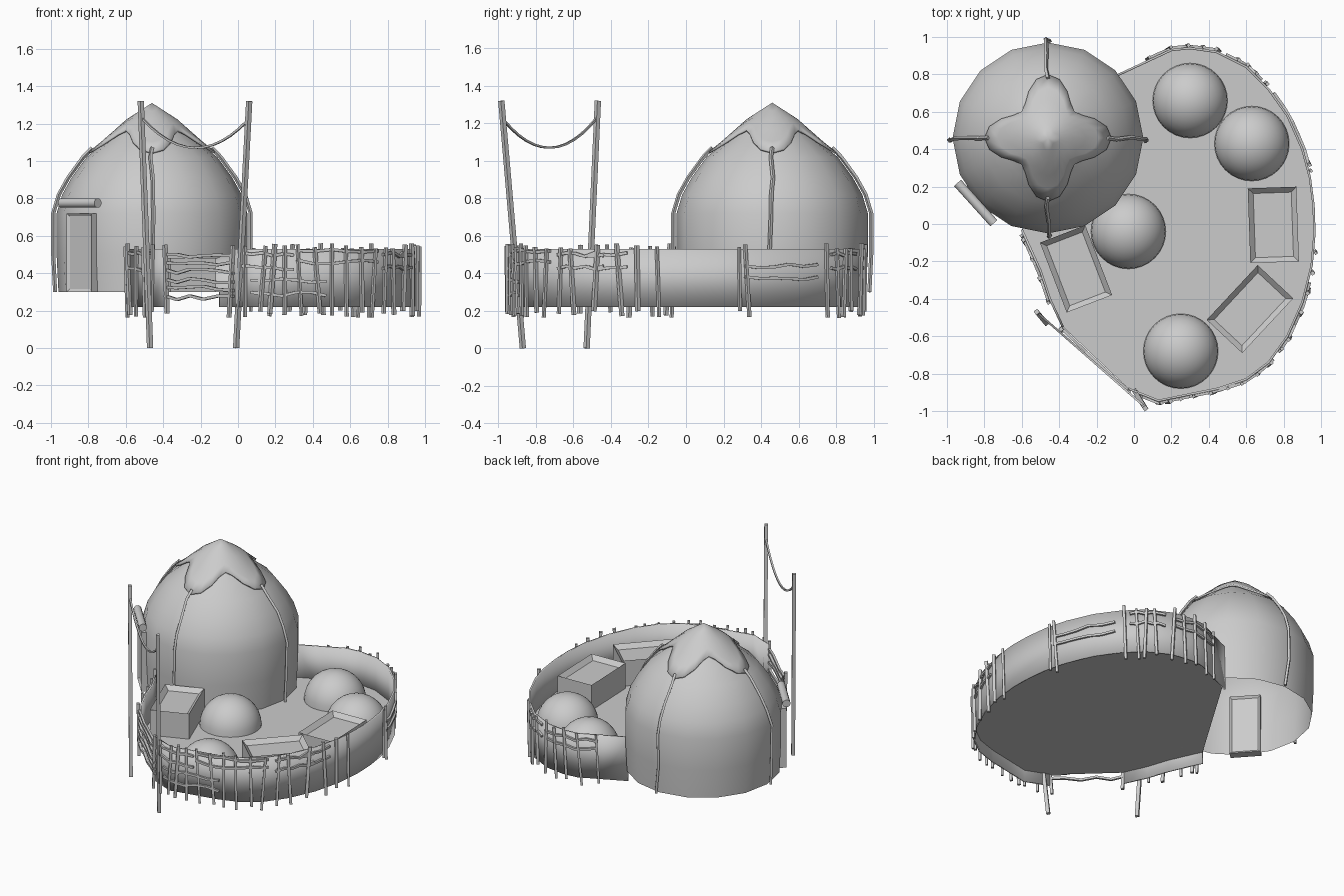
import bpy, bmesh, math, random
from mathutils import Vector, Matrix

random.seed(4)
if "Cube" in bpy.data.objects:
    bpy.data.objects.remove(bpy.data.objects["Cube"])

grey = bpy.data.materials.new("plain grey")
grey.use_nodes = True
grey.diffuse_color = (0.6, 0.6, 0.6, 1)
grey.node_tree.nodes["Principled BSDF"].inputs["Base Color"].default_value = (0.6, 0.6, 0.6, 1)

BASE = 0.3
HUT = Vector((-0.46, 0.46, 0))


def finish(name, bm, smooth=None):
    bmesh.ops.recalc_face_normals(bm, faces=bm.faces[:])
    mesh = bpy.data.meshes.new(name)
    bm.to_mesh(mesh)
    bm.free()
    mesh.materials.append(grey)
    obj = bpy.data.objects.new(name, mesh)
    bpy.context.collection.objects.link(obj)
    if smooth:
        bpy.ops.object.select_all(action='DESELECT')
        obj.select_set(True)
        bpy.context.view_layer.objects.active = obj
        bpy.ops.object.shade_smooth_by_angle(angle=math.radians(smooth))
    return obj


def tube(bm, points, radius, sides=4):
    """Sweep a small polygon along a path."""
    points = [Vector(p) for p in points]
    span = points[-1] - points[0]
    ref = Vector((0.8, 0.6, 0)) if abs(span.z) > span.xy.length else Vector((0, 0, 1))
    rings = []
    for i, p in enumerate(points):
        t = (points[min(i + 1, len(points) - 1)] - points[max(i - 1, 0)]).normalized()
        u = t.cross(ref).normalized()
        v = t.cross(u)
        rings.append([bm.verts.new(p + radius * (u * math.cos(a) + v * math.sin(a)))
                      for a in (math.tau * (k + 0.5) / sides for k in range(sides))])
    for a, b in zip(rings, rings[1:]):
        for k in range(sides):
            bm.faces.new((a[k], a[k - 1], b[k - 1], b[k]))
    bm.faces.new(rings[0])
    bm.faces.new(rings[-1])


# Yard outline, anticlockwise from the gate to the hut and round to the gate
OUTLINE = [(-0.03, -0.88), (0.13, -0.945), (0.3, -0.91), (0.45, -0.88), (0.6, -0.83),
           (0.72, -0.74), (0.82, -0.6), (0.9, -0.42), (0.95, -0.22), (0.965, -0.05),
           (0.96, 0.1), (0.94, 0.25), (0.9, 0.4), (0.82, 0.58), (0.72, 0.72), (0.6, 0.84),
           (0.44, 0.92), (0.3, 0.94), (0.2, 0.93), (0.05, 0.86), (-0.1, 0.79),
           (-0.6, -0.03), (-0.5, -0.25), (-0.45, -0.4), (-0.38, -0.55)]
MID = Vector((0.2, 0, 0))


def on_wall(deg, z, out=0.0):
    """Point on the outline in a direction from the yard centre."""
    d = Vector((math.cos(math.radians(deg)), math.sin(math.radians(deg))))
    for a, b in zip(OUTLINE, OUTLINE[1:] + OUTLINE[:1]):
        a, b = Vector(a) - MID.xy, Vector(b) - MID.xy
        ca, cb = d.x * a.y - d.y * a.x, d.x * b.y - d.y * b.x
        if ca <= 0 < cb and a.dot(d) + b.dot(d) > 0:
            p = a.lerp(b, ca / (ca - cb)) + d * out
            return Vector((p.x, p.y, z)) + MID


# Ground sheet
bm = bmesh.new()
bm.faces.new([bm.verts.new((x, y, BASE)) for x, y in OUTLINE])
finish("yard_floor", bm)


# Low wall in two runs, leaving the gate open
def wall(name, path):
    bm = bmesh.new()
    rows = [[bm.verts.new((x, y, z)) for z in (0.22, 0.53)] for x, y in path]
    for a, b in zip(rows, rows[1:]):
        bm.faces.new((a[0], b[0], b[1], a[1]))
    obj = finish(name, bm, 40)
    mod = obj.modifiers.new("thickness", 'SOLIDIFY')
    mod.thickness = 0.012
    mod.offset = 0


wall("long_wall", OUTLINE[:21])
wall("short_wall", OUTLINE[21:])

# Fence posts
bm = bmesh.new()
for deg in (185, 187, 194, 203, 212, 224, 255, 260, 266, 269, 273, 278, 284, 289, 294, 300, 305,
            311, 316, 325, 334, 341, 349, 21, 24, 56, 61, 64, 68, 75, 80, 85, 91, 98):
    lean = random.uniform(-1, 1)
    tube(bm, [on_wall(deg - lean, random.uniform(0.16, 0.2), 0.012),
              on_wall(deg + lean, random.uniform(0.53, 0.56), 0.016)], random.uniform(0.01, 0.015))
finish("fence_posts", bm)

# Fence rails, each run given by its start and end direction and heights
bm = bmesh.new()
RUNS = [(186, 212, (0.5, 0.42)), (223, 256, (0.49, 0.45, 0.41, 0.36, 0.32, 0.27)),
        (259, 276, (0.5, 0.43)), (262, 287, (0.36, 0.29)), (277, 307, (0.52, 0.46)),
        (310, 328, (0.5, 0.43)), (322, 337, (0.5, 0.43)), (23, 52, (0.44, 0.37)),
        (58, 72, (0.5, 0.43)), (76, 98, (0.49, 0.43))]
for start, end, heights in RUNS:
    for z in heights:
        tube(bm, [on_wall(start + (end - start) * k / 5, z + random.uniform(-0.012, 0.012), 0.012)
                  for k in range(6)], 0.011)
finish("fence_rails", bm)

# Hut shell, open underneath
PROFILE = [(0.5, 0.3), (0.51, 0.5), (0.51, 0.72), (0.48, 0.82), (0.43, 0.91), (0.35, 1.02),
           (0.25, 1.1), (0.14, 1.2), (0.0, 1.29)]
SIDES = 16


def polar(r, a, z):
    return HUT + Vector((r * math.cos(a), r * math.sin(a), z))


def roof_height(r):
    for (r0, z0), (r1, z1) in zip(PROFILE[2:], PROFILE[3:]):
        if r1 <= r <= r0:
            return z0 + (z1 - z0) * (r0 - r) / (r0 - r1)


def lathe(bm, ring_points, columns):
    """Close rings of points, with the last ring drawn to a tip."""
    rings = [[bm.verts.new(p) for p in ring] for ring in ring_points[:-1]]
    tip = bm.verts.new(ring_points[-1])
    for a, b in zip(rings, rings[1:]):
        for k in range(columns):
            bm.faces.new((a[k - 1], a[k], b[k], b[k - 1]))
    for k in range(columns):
        bm.faces.new((rings[-1][k - 1], rings[-1][k], tip))


def angles(n):
    return [math.tau * k / n for k in range(n)]


bm = bmesh.new()
lathe(bm, [[polar(r, a, z) for a in angles(SIDES)] for r, z in PROFILE[:-1]]
      + [polar(0, 0, PROFILE[-1][1])], SIDES)
finish("hut_shell", bm, 60)


# Four-pointed roof cover
def cover_radius(a):
    return 0.2 + 0.14 * abs(math.cos(2 * a)) ** 2 * (1 if abs(math.cos(2 * a)) > 0.01 else 0)


bm = bmesh.new()
rings = []
for f in (1, 0.8, 0.6, 0.4, 0.2):
    rings.append([polar(cover_radius(a) * f, a, roof_height(cover_radius(a) * f) + 0.02)
                  for a in angles(32)])
lathe(bm, rings + [polar(0, 0, 1.31)], 32)
cover = finish("roof_cover", bm, 60)
mod = cover.modifiers.new("thickness", 'SOLIDIFY')
mod.thickness = 0.012

# Tie ropes running down the hut from the cover points
bm = bmesh.new()
for a in angles(4):
    path = [polar(0.32, a, 1.07)]
    for r, z in reversed(PROFILE[:6]):
        path.append(polar(r + 0.018, a + random.uniform(-0.03, 0.03), z))
    tube(bm, path, 0.011)
finish("tie_ropes", bm, 40)

# Doorway and rolled blind on the front right of the hut
door_turn = Matrix.Rotation(math.radians(222 + 90), 4, 'Z')
door_at = Matrix.Translation(polar(0.49, math.radians(222), 0)) @ door_turn


def box(name, size, centre, frame, inset=0.0, depth=0.0, direction=None):
    bm = bmesh.new()
    bmesh.ops.create_cube(bm, size=1, matrix=Matrix.Translation(centre) @ Matrix.Diagonal((*size, 1)))
    if inset:
        panel = [f for f in bm.faces if f.normal.dot(direction) > 0.9]
        bmesh.ops.inset_region(bm, faces=panel, thickness=inset)
        bmesh.ops.translate(bm, verts=panel[0].verts[:], vec=-depth * direction)
    bm.transform(frame)
    finish(name, bm)


box("door", (0.2, 0.05, 0.42), (0, 0, 0.51), door_at, 0.022, 0.012, Vector((0, 1, 0)))
box("door_front", (0.2, 0.03, 0.42), (0, -0.02, 0.51), door_at, 0.022, 0.01, Vector((0, -1, 0)))
bm = bmesh.new()
tube(bm, [door_at @ Vector((x, -0.03, 0.775)) for x in (-0.145, 0.145)], 0.026, 12)
finish("rolled_blind", bm, 40)

# Domed mounds in the yard
for i, (x, y) in enumerate([(0.3, 0.66), (0.63, 0.43), (-0.03, -0.04), (0.25, -0.68)]):
    bm = bmesh.new()
    bmesh.ops.create_uvsphere(bm, u_segments=32, v_segments=16, radius=0.2)
    bmesh.ops.bisect_plane(bm, geom=bm.verts[:] + bm.edges[:] + bm.faces[:],
                           plane_co=(0, 0, 0), plane_no=(0, 0, 1), clear_inner=True)
    bm.transform(Matrix.Translation((x, y, BASE)))
    finish(f"mound_{i + 1}", bm, 60)

# Planter boxes with sunken tops
for i, (x, y, turn) in enumerate([(-0.31, -0.24, 21), (0.745, -0.005, 2), (0.62, -0.455, -43)]):
    frame = Matrix.Translation((x, y, BASE)) @ Matrix.Rotation(math.radians(turn), 4, 'Z')
    box(f"planter_{i + 1}", (0.26, 0.4, 0.18), (0, 0, 0.09), frame, 0.04, 0.03, Vector((0, 0, 1)))

# Two tall leaning poles and the line slung between them
bm = bmesh.new()
tube(bm, [(-0.47, -0.53, 0), (-0.52, -0.47, 1.32)], 0.017)
tube(bm, [(-0.01, -0.87, 0), (0.06, -0.985, 1.32)], 0.017)
finish("gate_poles", bm)
bm = bmesh.new()
ends = Vector((-0.515, -0.475, 1.23)), Vector((0.055, -0.975, 1.22))
tube(bm, [ends[0].lerp(ends[1], k / 12) - Vector((0, 0, 0.155 * (1 - (k / 6 - 1) ** 2)))
          for k in range(13)], 0.008)
finish("slung_line", bm, 40)
